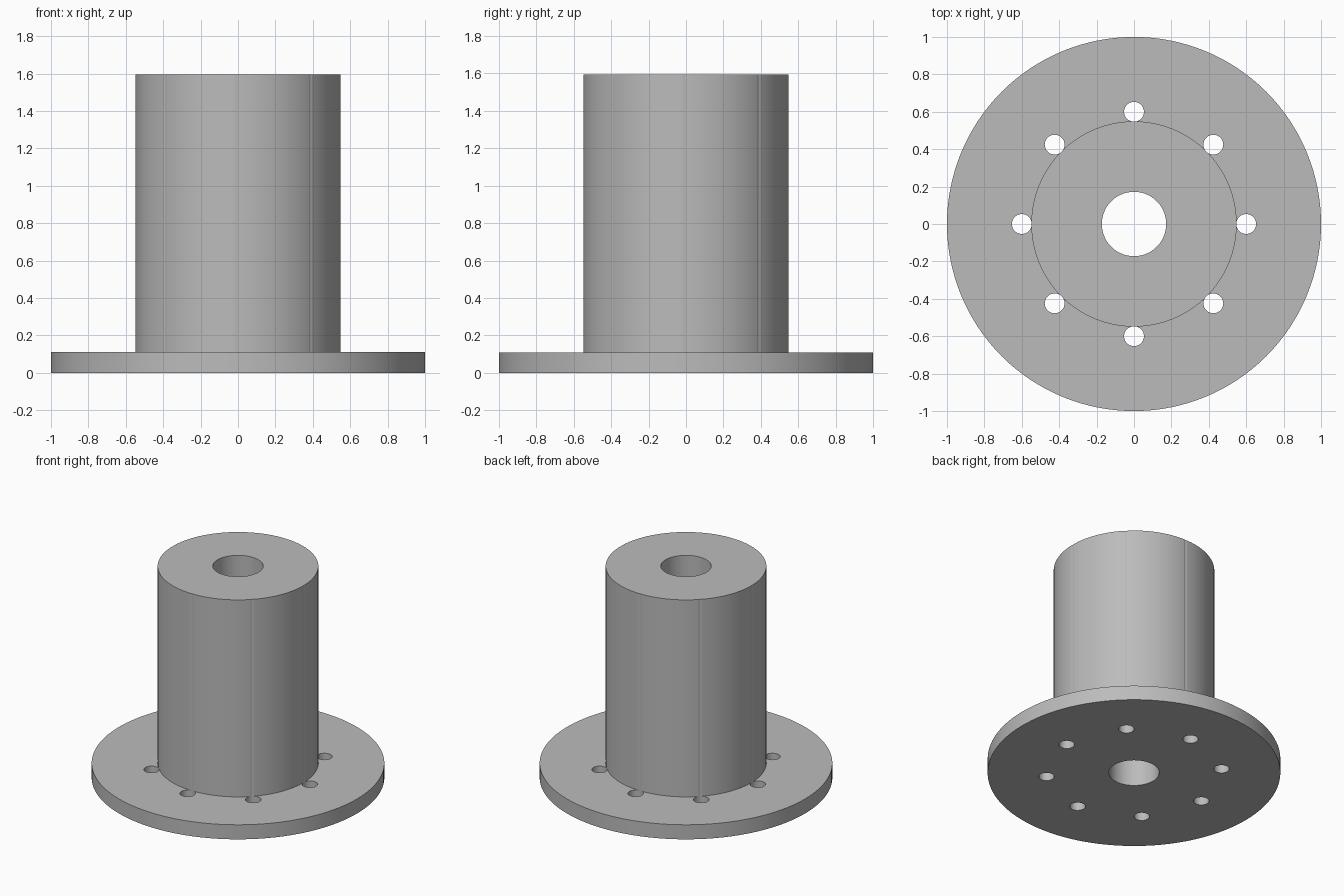
import bpy
import bmesh
import math
from mathutils import Matrix, Vector

HEIGHT = 1.595
FLANGE_TOP = 0.11
HUB_R = 0.549
BORE_R = 0.172
HOLE_R = 0.053
HOLE_RING_R = 0.6
HOLES = 8

if "Cube" in bpy.data.objects:
    bpy.data.objects.remove(bpy.data.objects["Cube"], do_unlink=True)

# Single plain grey metal
grey = bpy.data.materials.new("grey metal")
grey.use_nodes = True
colour = (0.5, 0.5, 0.5, 1)
grey.diffuse_color = colour
grey.node_tree.nodes["Principled BSDF"].inputs["Base Color"].default_value = colour


def add_object(name, bm):
    bmesh.ops.recalc_face_normals(bm, faces=bm.faces)
    mesh = bpy.data.meshes.new(name)
    bm.to_mesh(mesh)
    bm.free()
    mesh.materials.append(grey)
    obj = bpy.data.objects.new(name, mesh)
    bpy.context.collection.objects.link(obj)
    return obj


# Flange, hub and bore: one closed profile turned about z
profile = [(BORE_R, 0), (1, 0), (1, FLANGE_TOP), (HUB_R, FLANGE_TOP),
           (HUB_R, HEIGHT), (BORE_R, HEIGHT)]
bm = bmesh.new()
verts = [bm.verts.new((r, 0, z)) for r, z in profile]
edges = [bm.edges.new((v, verts[i - 1])) for i, v in enumerate(verts)]
bmesh.ops.spin(bm, geom=verts + edges, cent=(0, 0, 0), axis=(0, 0, 1),
               angle=math.tau, steps=128, use_merge=True)
bmesh.ops.remove_doubles(bm, verts=bm.verts, dist=1e-5)
body = add_object("flanged_hub", bm)

# Ring of drills that pierce the flange and graze the hub wall
bm = bmesh.new()
for i in range(HOLES):
    turn = Matrix.Rotation(math.tau * i / HOLES, 4, "Z")
    place = Matrix.Translation(Vector((HOLE_RING_R, 0, HEIGHT / 2)))
    bmesh.ops.create_cone(bm, cap_ends=True, segments=32, radius1=HOLE_R,
                          radius2=HOLE_R, depth=HEIGHT + 0.2,
                          matrix=turn @ place)
drills = add_object("bolt_hole_cutter", bm)
drills.hide_render = True

cut = body.modifiers.new("bolt holes", "BOOLEAN")
cut.operation = "DIFFERENCE"
cut.solver = "EXACT"
cut.object = drills

# Bake the cut so that the edges of the holes stay sharp
bpy.ops.object.select_all(action="DESELECT")
body.select_set(True)
bpy.context.view_layer.objects.active = body
bpy.ops.object.modifier_apply(modifier=cut.name)
bpy.data.objects.remove(drills, do_unlink=True)
bpy.ops.object.shade_smooth_by_angle(angle=math.radians(16))
